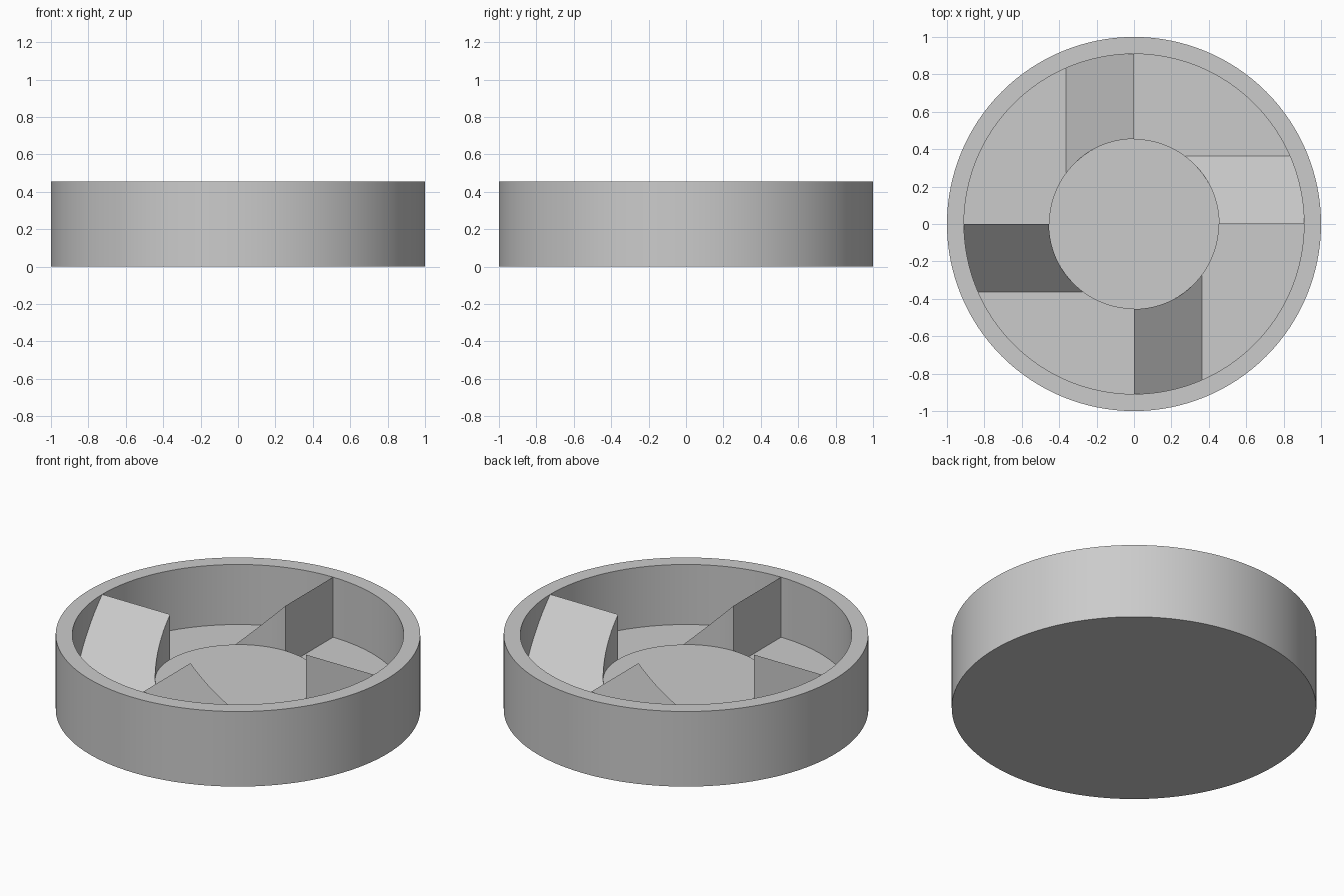
import bpy, bmesh
from math import pi, sqrt, radians
from mathutils import Matrix

cube = bpy.data.objects.get("Cube")
if cube:
    bpy.data.objects.remove(cube, do_unlink=True)

# All proportions are multiples of one wall thickness
U = 1 / 11
HEIGHT, FLOOR, HUB_TOP = 5 * U, U, 2 * U
INNER, HUB, RAMP = 10 * U, 5 * U, 4 * U
SEGMENTS = 128

grey = bpy.data.materials.new("light grey")
grey.use_nodes = True
grey.diffuse_color = (0.6, 0.6, 0.6, 1)
grey.node_tree.nodes["Principled BSDF"].inputs["Base Color"].default_value = grey.diffuse_color


def finish(bm, name):
    """Turn a bmesh into a smooth object with sharp corners."""
    bmesh.ops.remove_doubles(bm, verts=bm.verts, dist=1e-5)
    bmesh.ops.recalc_face_normals(bm, faces=bm.faces)
    mesh = bpy.data.meshes.new(name)
    bm.to_mesh(mesh)
    bm.free()
    mesh.materials.append(grey)
    obj = bpy.data.objects.new(name, mesh)
    bpy.context.collection.objects.link(obj)
    bpy.ops.object.select_all(action="DESELECT")
    obj.select_set(True)
    bpy.context.view_layer.objects.active = obj
    bpy.ops.object.shade_smooth_by_angle(angle=radians(30))
    return obj


def lathe(name, profile):
    """Spin a (radius, height) profile around the z axis."""
    bm = bmesh.new()
    verts = [bm.verts.new((r, 0, z)) for r, z in profile]
    edges = [bm.edges.new(pair) for pair in zip(verts, verts[1:])]
    bmesh.ops.spin(bm, geom=verts + edges, cent=(0, 0, 0), axis=(0, 0, 1),
                   angle=2 * pi, steps=SEGMENTS)
    return finish(bm, name)


def ramp(name, angle):
    """Wedge between hub and wall, its ends following both cylinders."""
    bm = bmesh.new()
    steps = 16
    sections = []
    for i in range(steps + 1):
        y = RAMP * i / steps
        x_in, x_out = sqrt(HUB**2 - y**2), sqrt(INNER**2 - y**2)
        top = HEIGHT - y
        sections.append([bm.verts.new(p) for p in (
            (x_in, y, FLOOR), (x_in, y, top), (x_out, y, top), (x_out, y, FLOOR))])
    for a, b in zip(sections, sections[1:]):
        for k in range(4):
            n = (k + 1) % 4
            bm.faces.new((a[k], a[n], b[n], b[k]))
    bm.faces.new(sections[0])
    bmesh.ops.rotate(bm, verts=bm.verts, cent=(0, 0, 0),
                     matrix=Matrix.Rotation(angle, 3, "Z"))
    return finish(bm, name)


# Round tray with floor and outer wall
lathe("tray", [(0, 0), (1, 0), (1, HEIGHT), (INNER, HEIGHT), (INNER, FLOOR), (0, FLOOR)])

# Raised central disc
lathe("hub", [(HUB, FLOOR), (HUB, HUB_TOP), (0, HUB_TOP)])

# Four ramps, one per quarter turn
for i, side in enumerate(("left", "back", "right", "front")):
    ramp(side + "_ramp", i * pi / 2)
